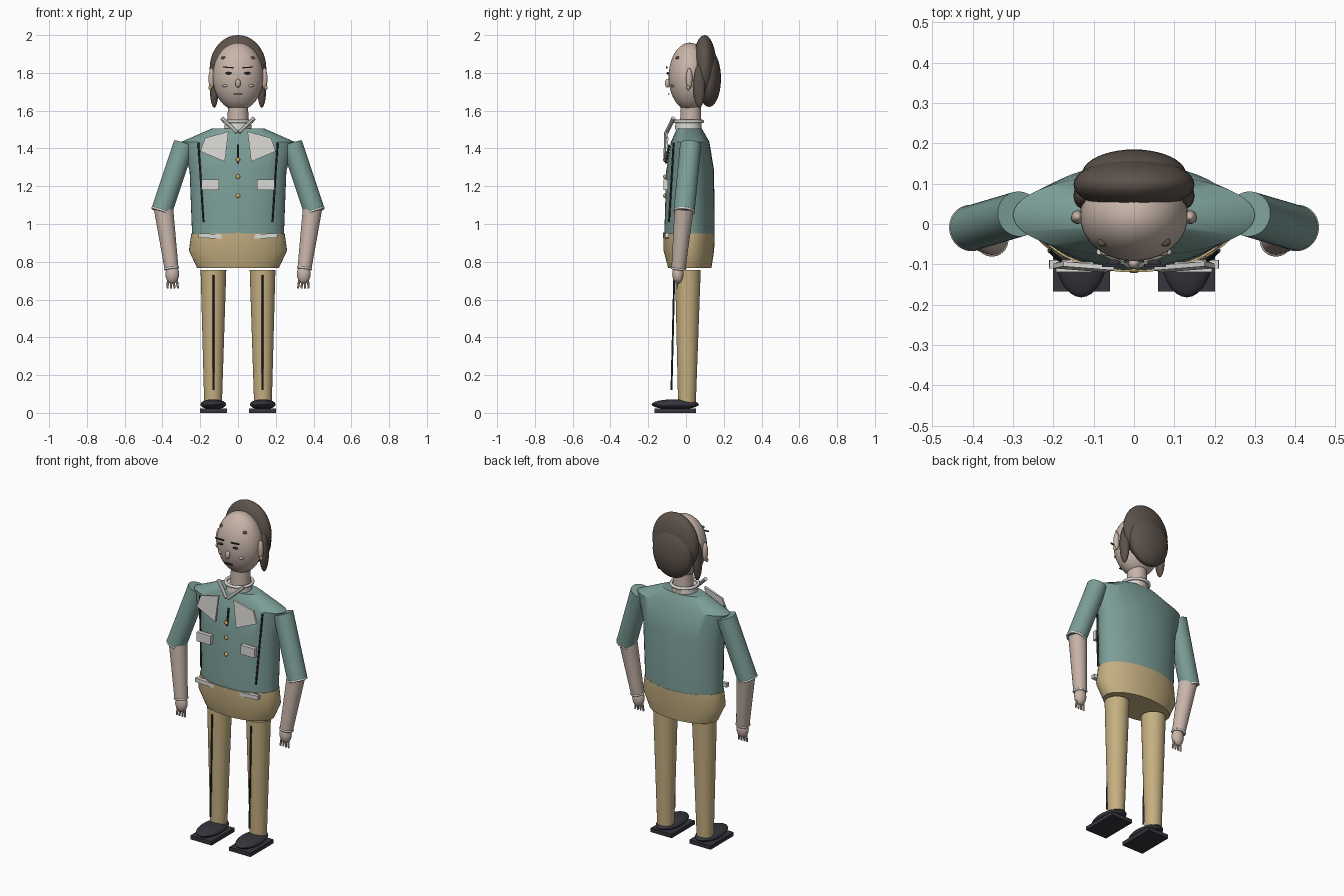
import bpy, bmesh, math
from mathutils import Vector, Matrix

if "Cube" in bpy.data.objects:
    bpy.data.objects.remove(bpy.data.objects["Cube"])


def material(name, r, g, b):
    m = bpy.data.materials.new(name)
    m.diffuse_color = (r, g, b, 1)
    m.use_nodes = True
    m.node_tree.nodes["Principled BSDF"].inputs["Base Color"].default_value = m.diffuse_color
    return m


SKIN = material("skin", 0.58, 0.46, 0.40)
GREEN = material("shirt_green", 0.20, 0.34, 0.31)
TAN = material("trouser_tan", 0.56, 0.43, 0.22)
HAIR = material("hair_brown", 0.11, 0.085, 0.07)
DARK = material("dark", 0.035, 0.035, 0.045)
WHITE = material("off_white", 0.70, 0.69, 0.66)
GOLD = material("gold", 0.65, 0.45, 0.15)


def finish(name, bm, mat, smooth=True):
    bmesh.ops.recalc_face_normals(bm, faces=bm.faces)
    me = bpy.data.meshes.new(name)
    bm.to_mesh(me)
    bm.free()
    ob = bpy.data.objects.new(name, me)
    bpy.context.collection.objects.link(ob)
    me.materials.append(mat)
    if smooth:
        bpy.ops.object.select_all(action='DESELECT')
        ob.select_set(True)
        bpy.context.view_layer.objects.active = ob
        bpy.ops.object.shade_smooth_by_angle(angle=math.radians(35))
    return ob


def ellipsoid(name, c, r, mat, seg=32):
    bm = bmesh.new()
    bmesh.ops.create_uvsphere(bm, u_segments=seg, v_segments=seg // 2, radius=1)
    bmesh.ops.transform(bm, matrix=Matrix.Translation(c) @ Matrix.Diagonal((*r, 1)), verts=bm.verts)
    return finish(name, bm, mat)


def tube(name, a, b, r1, r2, mat, seg=32):
    a, b = Vector(a), Vector(b)
    bm = bmesh.new()
    bmesh.ops.create_cone(bm, cap_ends=True, segments=seg, radius1=r1, radius2=r2, depth=(b - a).length)
    rot = (b - a).to_track_quat('Z', 'Y').to_matrix().to_4x4()
    bmesh.ops.transform(bm, matrix=Matrix.Translation((a + b) / 2) @ rot, verts=bm.verts)
    return finish(name, bm, mat)


def box(name, c, size, mat, tilt=0):
    bm = bmesh.new()
    bmesh.ops.create_cube(bm, size=1)
    m = Matrix.Translation(c) @ Matrix.Rotation(tilt, 4, 'Y') @ Matrix.Diagonal((*size, 1))
    bmesh.ops.transform(bm, matrix=m, verts=bm.verts)
    return finish(name, bm, mat, False)


def loft(name, rings, mat, seg=48):
    # rings: z, x radius, y radius, y centre
    bm = bmesh.new()
    loops = []
    for z, rx, ry, cy in rings:
        loops.append([bm.verts.new((rx * math.cos(t), cy + ry * math.sin(t), z))
                      for t in (2 * math.pi * i / seg for i in range(seg))])
    for lo, hi in zip(loops, loops[1:]):
        for i in range(seg):
            j = (i + 1) % seg
            bm.faces.new((lo[i], lo[j], hi[j], hi[i]))
    bm.faces.new(loops[0])
    bm.faces.new(loops[-1])
    return finish(name, bm, mat)


def panel(name, pts, thick, mat):
    bm = bmesh.new()
    f = bm.faces.new([bm.verts.new(p) for p in pts])
    ext = bmesh.ops.extrude_face_region(bm, geom=[f])
    vs = [v for v in ext['geom'] if isinstance(v, bmesh.types.BMVert)]
    bmesh.ops.translate(bm, vec=(0, thick, 0), verts=vs)
    return finish(name, bm, mat, False)


def ring(name, c, major, minor, mat, direction=(0, 0, 1)):
    bpy.ops.mesh.primitive_torus_add(major_segments=32, minor_segments=8, major_radius=major, minor_radius=minor,
                                     location=c, rotation=Vector(direction).to_track_quat('Z', 'Y').to_euler())
    ob = bpy.context.object
    ob.name = name
    ob.data.materials.append(mat)
    bpy.ops.object.shade_smooth_by_angle(angle=math.radians(60))


# torso and hips
loft("shirt", [(0.94, 0.243, 0.133, 0.018), (1.28, 0.256, 0.127, 0.022),
               (1.435, 0.30, 0.102, 0.022), (1.505, 0.14, 0.066, 0.018)], GREEN)
loft("hips", [(0.768, 0.217, 0.115, 0.02), (0.86, 0.26, 0.134, 0.015), (0.95, 0.247, 0.136, 0.016)], TAN)

# neck, collar and head
tube("neck", (0, 0.025, 1.5), (0, 0.025, 1.65), 0.058, 0.052, SKIN)
loft("collar_band", [(1.50, 0.072, 0.07, 0.012), (1.535, 0.07, 0.068, 0.012)], WHITE)
ring("collar", (0, 0.012, 1.543), 0.075, 0.009, WHITE)
ellipsoid("head", (0, 0.02, 1.78), (0.134, 0.112, 0.18), SKIN, 40)
ellipsoid("nose", (0, -0.098, 1.745), (0.014, 0.014, 0.024), SKIN, 16)
box("mouth", (0, -0.092, 1.688), (0.05, 0.008, 0.006), DARK)

# hair
ellipsoid("hair_cap", (0, 0.098, 1.825), (0.15, 0.064, 0.175), HAIR, 40)
ellipsoid("back_hair", (0, 0.122, 1.77), (0.13, 0.063, 0.15), HAIR, 40)

# shirt front
tube("placket", (0, -0.105, 1.32), (0, -0.09, 1.42), 0.006, 0.006, DARK, 8)
for i, z in enumerate((1.34, 1.25, 1.15)):
    ellipsoid(f"button_{i}", (0, -0.113, z), (0.012, 0.008, 0.012), GOLD, 16)
box("waist_fastener", (0, -0.115, 0.94), (0.02, 0.012, 0.03), TAN)

for s in (-1, 1):
    n = "left" if s > 0 else "right"
    # face details
    ellipsoid(n + "_ear", (s * 0.14, 0.017, 1.77), (0.016, 0.017, 0.056), SKIN, 20)
    ellipsoid(n + "_earring", (s * 0.147, 0.012, 1.722), (0.009, 0.009, 0.014), GOLD, 12)
    ellipsoid(n + "_side_lock", (s * 0.126, 0.07, 1.73), (0.024, 0.032, 0.115), HAIR, 24)
    box(n + "_brow", (s * 0.052, -0.103, 1.829), (0.055, 0.008, 0.006), DARK, -s * 0.08)
    ellipsoid(n + "_eye", (s * 0.05, -0.096, 1.798), (0.017, 0.008, 0.006), DARK, 16)
    ellipsoid(n + "_cheek", (s * 0.068, -0.068, 1.732), (0.016, 0.012, 0.008), SKIN, 16)
    ellipsoid(n + "_temple_spot", (s * 0.078, -0.045, 1.88), (0.013, 0.011, 0.008), HAIR, 16)
    # shirt details
    tube(n + "_collar_point", (s * 0.085, -0.066, 1.56), (s * 0.005, -0.103, 1.485), 0.011, 0.011, WHITE, 8)
    panel(n + "_lapel", [(s * x, y, z) for x, y, z in
                         ((0.175, -0.105, 1.455), (0.05, -0.115, 1.49), (0.07, -0.12, 1.33), (0.20, -0.11, 1.385))],
          0.012, WHITE)
    box(n + "_chest_pocket", (s * 0.147, -0.107, 1.208), (0.092, 0.025, 0.055), WHITE)
    box(n + "_waist_flap", (s * 0.14, -0.1, 0.936), (0.14, 0.022, 0.024), WHITE, -s * 0.05)
    tube(n + "_side_seam", (s * 0.21, -0.066, 1.43), (s * 0.183, -0.09, 1.01), 0.005, 0.005, DARK, 8)
    # arm
    elbow, wrist = Vector((s * 0.404, -0.01, 1.068)), Vector((s * 0.352, -0.04, 0.765))
    tube(n + "_sleeve", (s * 0.285, 0.025, 1.425), elbow, 0.056, 0.056, GREEN)
    fore = elbow + Vector((-s * 0.01, 0, 0.012))
    tube(n + "_forearm", fore, wrist, 0.051, 0.037, SKIN)
    ring(n + "_cuff", elbow, 0.052, 0.006, WHITE, (s * 0.119, -0.035, -0.357))
    ring(n + "_bracelet", wrist, 0.035, 0.006, WHITE, wrist - fore)
    ellipsoid(n + "_hand", (s * 0.348, -0.043, 0.735), (0.036, 0.03, 0.052), SKIN, 24)
    for i in range(4):
        d = (i - 1.5) * 0.015
        tube(f"{n}_finger_{i}", (s * 0.347 + d, -0.046, 0.705), (s * 0.346 + d * 1.25, -0.05, 0.66),
             0.007, 0.005, SKIN, 10)
    # leg
    tube(n + "_leg", (s * 0.132, 0.005, 0.05), (s * 0.13, 0.01, 0.757), 0.047, 0.068, TAN)
    tube(n + "_crease", (s * 0.13, -0.077, 0.12), (s * 0.13, -0.062, 0.73), 0.005, 0.005, DARK, 8)
    ellipsoid(n + "_shoe", (s * 0.131, -0.057, 0.045), (0.068, 0.125, 0.027), DARK, 32)
    box(n + "_sole", (s * 0.13, -0.058, 0.0115), (0.142, 0.22, 0.023), DARK)
